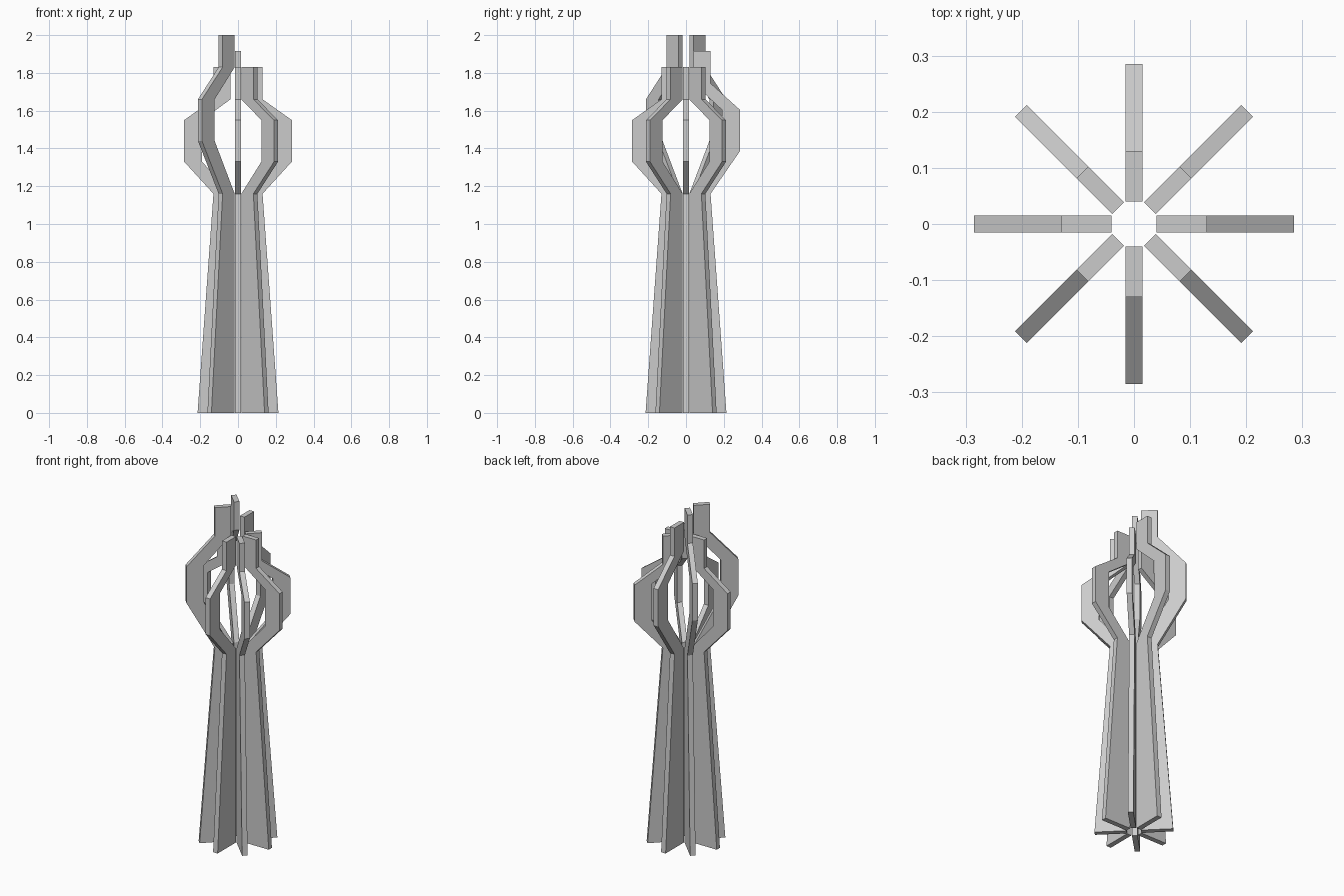
import bpy, bmesh, math
from mathutils import Matrix

if "Cube" in bpy.data.objects:
    bpy.data.objects.remove(bpy.data.objects["Cube"])

THICK = 0.03
R_IN, R_NECK, R_BASE = 0.04, 0.13, 0.214
R_ARM_IN, R_ARM_OUT = 0.19, 0.285


def fin(name, angle, lift):
    """Upright radial fin; lift 0..1 raises the bulge and the tip."""
    z_neck = 1.16
    z_low = 1.33 + 0.11 * lift
    z_high = 1.55 + 0.11 * lift
    z_join = 1.66 + 0.17 * lift
    z_top = 1.83 + 0.17 * lift
    inner = [(R_IN, 0), (R_IN, z_neck), (R_ARM_IN, z_low),
             (R_ARM_IN, z_high), (R_IN, z_join), (R_IN, z_top)]
    outer = [(R_BASE, 0), (R_NECK, z_neck), (R_ARM_OUT, z_low),
             (R_ARM_OUT, z_high), (R_NECK, z_join), (R_NECK, z_top)]
    bm = bmesh.new()
    a = [bm.verts.new((r, -THICK / 2, z)) for r, z in inner]
    b = [bm.verts.new((r, -THICK / 2, z)) for r, z in outer]
    faces = [bm.faces.new((a[i], b[i], b[i + 1], a[i + 1])) for i in range(5)]
    # thicken the flat profile
    ext = bmesh.ops.extrude_face_region(bm, geom=faces, use_keep_orig=True)
    verts = [g for g in ext["geom"] if isinstance(g, bmesh.types.BMVert)]
    bmesh.ops.translate(bm, verts=verts, vec=(0, THICK, 0))
    bmesh.ops.recalc_face_normals(bm, faces=bm.faces)
    bm.transform(Matrix.Rotation(math.radians(angle), 4, 'Z'))
    mesh = bpy.data.meshes.new(name)
    bm.to_mesh(mesh)
    bm.free()
    bpy.context.collection.objects.link(bpy.data.objects.new(name, mesh))


# Eight fins around the axis; the left diagonals are tallest, the back is between
fins = [("right_fin", 0), ("back_right_fin", 0), ("back_fin", 0.5),
        ("back_left_fin", 1), ("left_fin", 0), ("front_left_fin", 1),
        ("front_fin", 0), ("front_right_fin", 0)]
for i, (name, lift) in enumerate(fins):
    fin(name, i * 45, lift)
